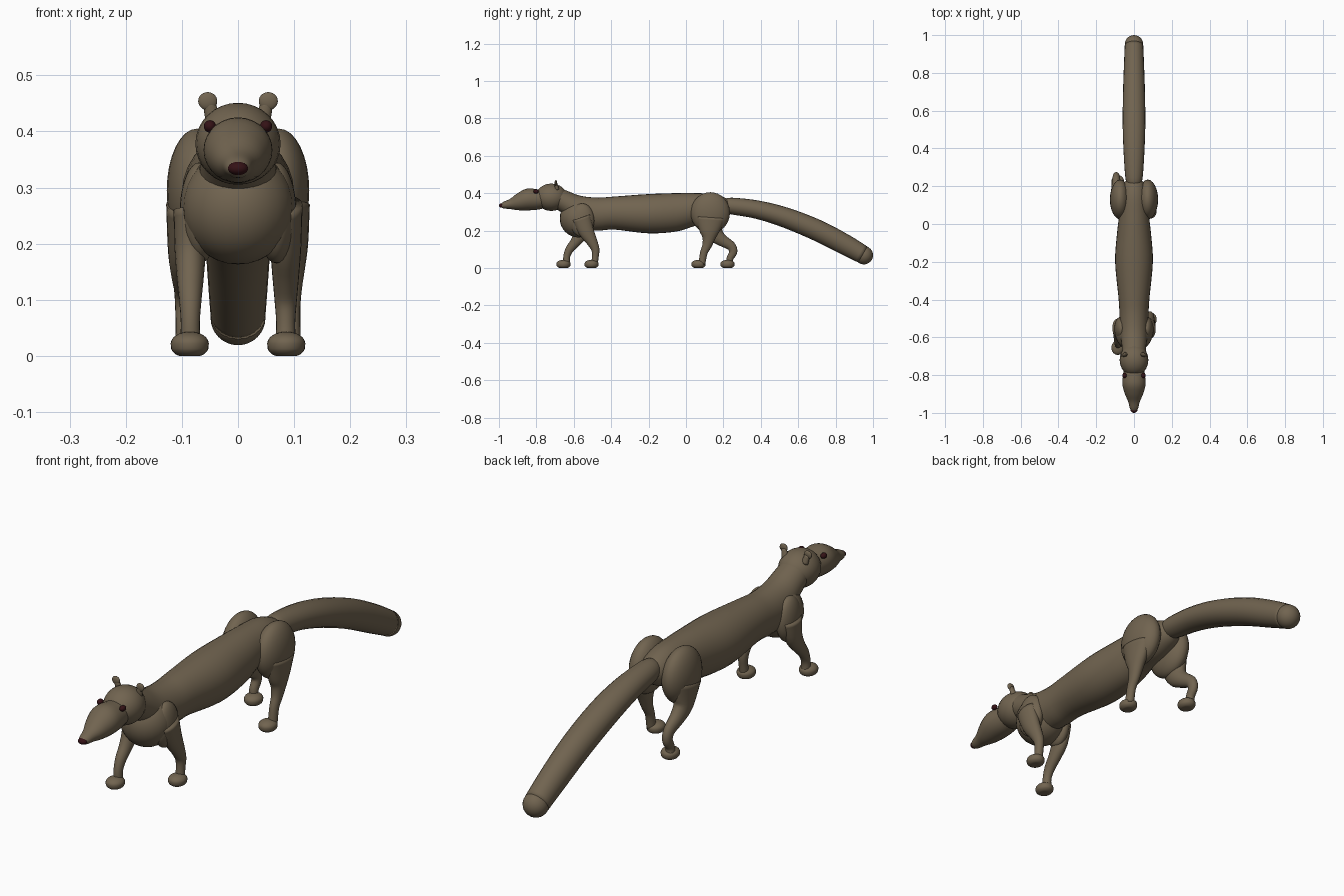
import bpy, bmesh, math
from mathutils import Vector, Matrix

cube = bpy.data.objects.get("Cube")
if cube:
    bpy.data.objects.remove(cube, do_unlink=True)


def material(name, colour):
    m = bpy.data.materials.new(name)
    m.use_nodes = True
    m.diffuse_color = (*colour, 1)
    m.node_tree.nodes["Principled BSDF"].inputs["Base Color"].default_value = (*colour, 1)
    return m


FUR = material("brown fur", (0.165, 0.127, 0.08))
DARK = material("dark red", (0.035, 0.006, 0.008))


def finish(name, bm, mat):
    bmesh.ops.recalc_face_normals(bm, faces=bm.faces)
    for f in bm.faces:
        f.smooth = True
    me = bpy.data.meshes.new(name)
    bm.to_mesh(me)
    bm.free()
    me.materials.append(mat)
    ob = bpy.data.objects.new(name, me)
    bpy.context.collection.objects.link(ob)
    return ob


def ball(name, centre, radii, mat=FUR, tilt=0):
    bm = bmesh.new()
    bmesh.ops.create_uvsphere(bm, u_segments=24, v_segments=16, radius=1)
    m = Matrix.Translation(centre) @ Matrix.Rotation(tilt, 4, 'X') @ Matrix.Diagonal((*radii, 1))
    bmesh.ops.transform(bm, matrix=m, verts=bm.verts)
    return finish(name, bm, mat)


def spline(rows, steps=4):
    """Smooth interpolation through rows of numbers."""
    rows = [Vector(r) for r in rows]
    p = [rows[0]] + rows + [rows[-1]]
    out = []
    for i in range(1, len(p) - 2):
        a, b, c, d = p[i - 1:i + 3]
        for s in range(steps):
            t = s / steps
            out.append(0.5 * (2 * b + (c - a) * t + (2 * a - 5 * b + 4 * c - d) * t * t
                              + (3 * b - a - 3 * c + d) * t ** 3))
    return out + [rows[-1]]


def loft(name, rows, upright=False, sides=20):
    """Elliptical rings; each row is x, y, z, half width, half depth."""
    pts = spline(rows)
    bm = bmesh.new()
    rings = []
    for i, p in enumerate(pts):
        a, b = pts[max(i - 1, 0)], pts[min(i + 1, len(pts) - 1)]
        along = Vector((0, 1, 0)) if upright else Vector((b - a)[:3]).normalized()
        side = Vector((1, 0, 0))
        side = (side - along * side.dot(along)).normalized()
        other = along.cross(side)
        rings.append([bm.verts.new(Vector(p[:3])
                                   + side * max(p[3], 0.001) * math.cos(k * math.tau / sides)
                                   + other * max(p[4], 0.001) * math.sin(k * math.tau / sides))
                      for k in range(sides)])
    for r, q in zip(rings, rings[1:]):
        for k in range(sides):
            n = (k + 1) % sides
            bm.faces.new((r[k], r[n], q[n], q[k]))
    bm.faces.new(rings[0])
    bm.faces.new(rings[-1])
    return finish(name, bm, FUR)


def profile(name, rows):
    """Rows are y, top, bottom, half width."""
    return loft(name, [(0, y, (t + b) / 2, w, (t - b) / 2) for y, t, b, w in rows], True, 28)


# Torso, chest and neck
profile("torso", [
    (-.70, .44, .32, .06), (-.63, .41, .27, .066), (-.56, .385, .21, .074),
    (-.47, .376, .20, .077), (-.38, .382, .205, .083), (-.2, .395, .185, .10),
    (-.05, .40, .195, .09), (.05, .40, .225, .078), (.15, .395, .24, .07),
    (.22, .37, .27, .05), (.245, .345, .30, .02)])
ball("chest", (0, -.575, .265), (.1, .1, .102))

# Head
ball("skull", (0, -.72, .378), (.076, .085, .073))
profile("muzzle", [
    (-.72, .41, .33, .045), (-.79, .42, .312, .057), (-.85, .424, .308, .061),
    (-.90, .40, .309, .048), (-.94, .37, .315, .031), (-.975, .354, .318, .022),
    (-.99, .344, .325, .012)])
ball("nose", (0, -.985, .334), (.018, .015, .012), DARK)

# Tail with a round tip
loft("tail", [
    (0, .20, .337, .03, .03), (0, .24, .332, .045, .044), (0, .38, .312, .055, .049),
    (0, .53, .270, .06, .054), (0, .70, .202, .058, .057), (0, .85, .125, .053, .055),
    (0, .945, .072, .049, .049)])
ball("tail_tip", (0, .951, .068), (.049, .049, .049))

# Features that mirror left to right
for s, label in ((1, "left"), (-1, "right")):
    ball(label + "_eye", (s * .05, -.802, .409), (.011, .014, .011), DARK)
    loft(label + "_ear_stalk", [(s * .044, -.69, .42, .014, .012), (s * .052, -.695, .452, .011, .007)])
    ball(label + "_ear", (s * .054, -.696, .454), (.017, .007, .016))
    ball(label + "_haunch", (s * .073, .13, .295), (.054, .105, .11))
    ball(label + "_shoulder", (s * .068, -.555, .255), (.036, .065, .09))

# Legs in mid stride: y, z, half width, half depth down each limb
legs = {
    "left_front": (.085, [(-.56, .27, .03, .05), (-.535, .20, .028, .042), (-.505, .145, .024, .03),
                          (-.485, .10, .02, .022), (-.485, .06, .017, .018), (-.49, .02, .018, .018)], -.505),
    "right_front": (.085, [(-.55, .26, .03, .05), (-.56, .19, .028, .04), (-.59, .14, .024, .028),
                           (-.622, .10, .02, .022), (-.638, .06, .017, .018), (-.638, .02, .018, .018)], -.655),
    "left_hind": (.094, [(.13, .27, .034, .08), (.125, .20, .031, .055), (.122, .16, .026, .035),
                         (.112, .12, .02, .025), (.095, .08, .017, .02), (.085, .02, .018, .018)], .067),
    "right_hind": (.094, [(.13, .27, .034, .08), (.15, .19, .031, .05), (.19, .15, .026, .033),
                          (.24, .118, .02, .025), (.252, .085, .018, .022), (.235, .05, .017, .018),
                          (.235, .02, .018, .018)], .222),
}
for label, (x, rows, foot_y) in legs.items():
    s = 1 if label.startswith("left") else -1
    loft(label + "_leg", [(s * x, *r) for r in rows])
    foot = ball(label + "_foot", (s * .086, foot_y, .022), (.034, .038, .021))
    # Flatten the sole
    for v in foot.data.vertices:
        v.co.z = max(v.co.z, .005) - .005 * (v.co.z < .02)
